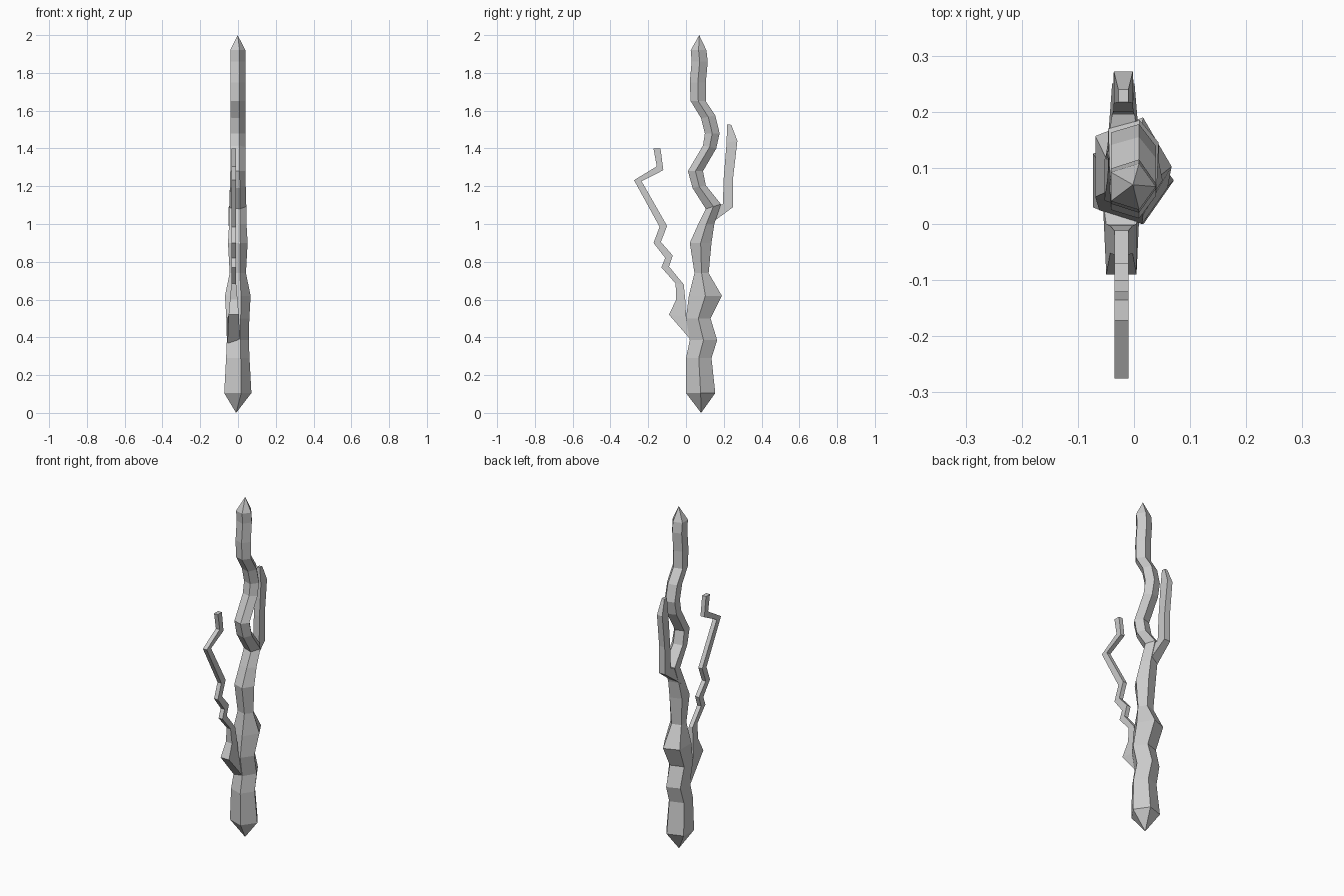
import bpy, bmesh


def loft(name, profile, rings, x_mid, tips=(None, None)):
    """Skin rings given as (left y, left z, right y, right z, half width in x)."""
    bm = bmesh.new()
    loops = []
    for ly, lz, ry, rz, w in rings:
        loop = []
        for px, u in profile:
            t = (u + 1) / 2
            loop.append(bm.verts.new((x_mid + px * w, ly + (ry - ly) * t, lz + (rz - lz) * t)))
        loops.append(loop)
    n = len(profile)
    for a, b in zip(loops, loops[1:]):
        for i in range(n):
            j = (i + 1) % n
            bm.faces.new((a[i], a[j], b[j], b[i]))
    # close each end with a point or a flat cap
    for loop, tip in zip((loops[0], loops[-1]), tips):
        if tip:
            p = bm.verts.new(tip)
            for i in range(n):
                bm.faces.new((loop[i], loop[(i + 1) % n], p))
        else:
            bm.faces.new(loop)
    bmesh.ops.recalc_face_normals(bm, faces=bm.faces)
    mesh = bpy.data.meshes.new(name)
    bm.to_mesh(mesh)
    bm.free()
    obj = bpy.data.objects.new(name, mesh)
    bpy.context.collection.objects.link(obj)
    return obj


def level(z, left, right, w):
    return (left, z, right, z, w)


pentagon = [(1, 0), (0.25, 1), (-1, 0.62), (-1, -0.62), (0.25, -1)]
square = [(1, 1), (-1, 1), (-1, -1), (1, -1)]

# Wavy five-sided trunk, pointed at both ends
loft("trunk", pentagon, [
    level(0.105, 0.0, 0.155, 0.072),
    level(0.29, 0.0, 0.135, 0.062),
    level(0.385, 0.02, 0.165, 0.058),
    level(0.50, 0.0, 0.13, 0.061),
    level(0.62, 0.015, 0.19, 0.068),
    level(0.74, 0.045, 0.12, 0.043),
    level(0.90, 0.02, 0.135, 0.052),
    level(1.0, 0.065, 0.15, 0.046),
    (0.105, 1.08, 0.185, 1.105, 0.045),
    (0.035, 1.19, 0.105, 1.205, 0.042),
    level(1.28, 0.01, 0.09, 0.04),
    (0.09, 1.415, 0.16, 1.40, 0.04),
    level(1.48, 0.10, 0.178, 0.04),
    (0.08, 1.56, 0.155, 1.575, 0.04),
    level(1.65, 0.025, 0.105, 0.04),
    level(1.75, 0.02, 0.105, 0.04),
    level(1.86, 0.03, 0.115, 0.04),
    level(1.92, 0.025, 0.108, 0.04),
], -0.001, ((-0.01, 0.08, 0.0), (-0.002, 0.07, 2.0)))

# Short branch rising behind the trunk
loft("back_branch", square, [
    (0.13, 1.09, 0.115, 0.99, 0.03),
    (0.195, 1.105, 0.25, 1.09, 0.02),
    (0.20, 1.25, 0.25, 1.25, 0.018),
    (0.215, 1.43, 0.272, 1.44, 0.017),
    (0.217, 1.527, 0.24, 1.525, 0.009),
], -0.019)

# Thin zigzag branch in front of the trunk
loft("front_branch", square, [
    (0.04, 0.37, 0.04, 0.50, 0.033),
    (-0.09, 0.52, 0.0, 0.51, 0.027),
    (-0.052, 0.60, -0.003, 0.59, 0.02),
    (-0.055, 0.685, -0.012, 0.68, 0.0125),
    (-0.13, 0.77, -0.09, 0.775, 0.0125),
    (-0.11, 0.82, -0.07, 0.833, 0.0125),
    (-0.172, 0.90, -0.133, 0.905, 0.0125),
    (-0.14, 0.985, -0.10, 0.99, 0.0125),
    (-0.275, 1.232, -0.235, 1.226, 0.0125),
    (-0.155, 1.305, -0.12, 1.285, 0.0125),
    (-0.172, 1.40, -0.135, 1.40, 0.0125),
], -0.0225)
